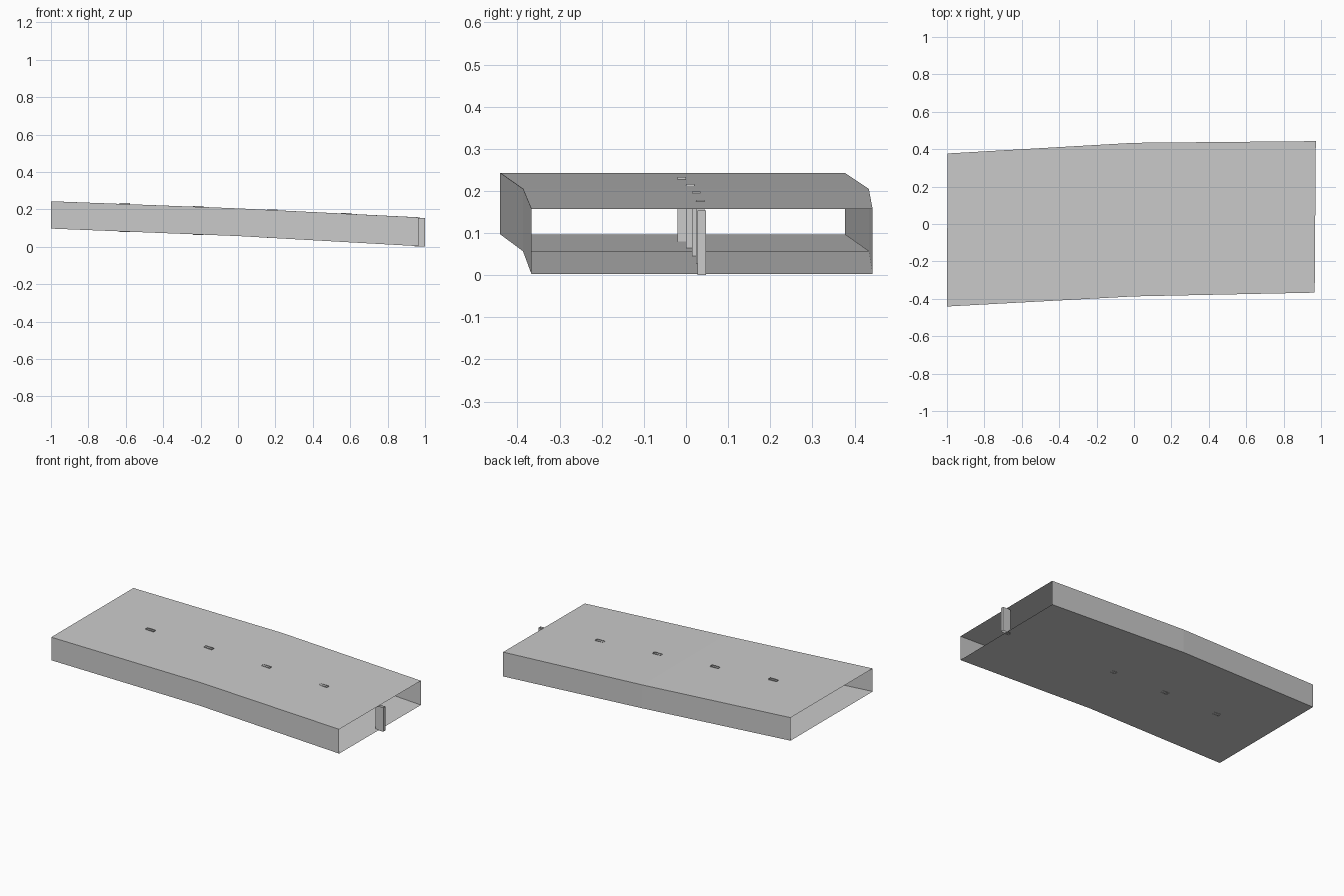
import bpy, bmesh

if "Cube" in bpy.data.objects:
    bpy.data.objects.remove(bpy.data.objects["Cube"])

grey = bpy.data.materials.new("plain_grey")
grey.diffuse_color = (0.6, 0.6, 0.6, 1)
grey.use_nodes = True
grey.node_tree.nodes["Principled BSDF"].inputs["Base Color"].default_value = grey.diffuse_color


def sleeve(name, rings):
    """Open-ended tube of flat quads through rings of four corners."""
    bm = bmesh.new()
    loops = [[bm.verts.new(p) for p in ring] for ring in rings]
    for a, b in zip(loops, loops[1:]):
        for i in range(4):
            j = (i + 1) % 4
            bm.faces.new((a[i], a[j], b[j], b[i]))
    bmesh.ops.recalc_face_normals(bm, faces=bm.faces)
    me = bpy.data.meshes.new(name)
    bm.to_mesh(me)
    bm.free()
    me.materials.append(grey)
    ob = bpy.data.objects.new(name, me)
    bpy.context.collection.objects.link(ob)
    return ob


# bent bridge deck: hollow rectangular shell, open at both ends
# x at front edge, x at back edge, y front, y back, z bottom, z top
sections = [
    (-1.0, -0.997, -0.441, 0.377, 0.097, 0.243),
    (0.0, 0.0, -0.387, 0.434, 0.057, 0.205),
    (0.966, 0.972, -0.367, 0.443, 0.003, 0.157),
]
sleeve("deck_shell", [
    [(xf, yf, z0), (xb, yb, z0), (xb, yb, z1), (xf, yf, z1)]
    for xf, xb, yf, yb, z0, z1 in sections])

# row of uncapped posts along the centre line: y centre, bottom z
posts = [(-0.010, 0.080), (0.010, 0.064), (0.024, 0.046),
         (0.034, 0.026), (0.037, 0.0)]
hx, hy, height = 0.028, 0.010, 0.153
for i, (y, z) in enumerate(posts):
    x = -0.606 + i * 0.3945
    base = [(x - hx, y - hy), (x + hx, y - hy), (x + hx, y + hy), (x - hx, y + hy)]
    sleeve(f"post_{i + 1}", [[(px, py, h) for px, py in base] for h in (z, z + height)])
